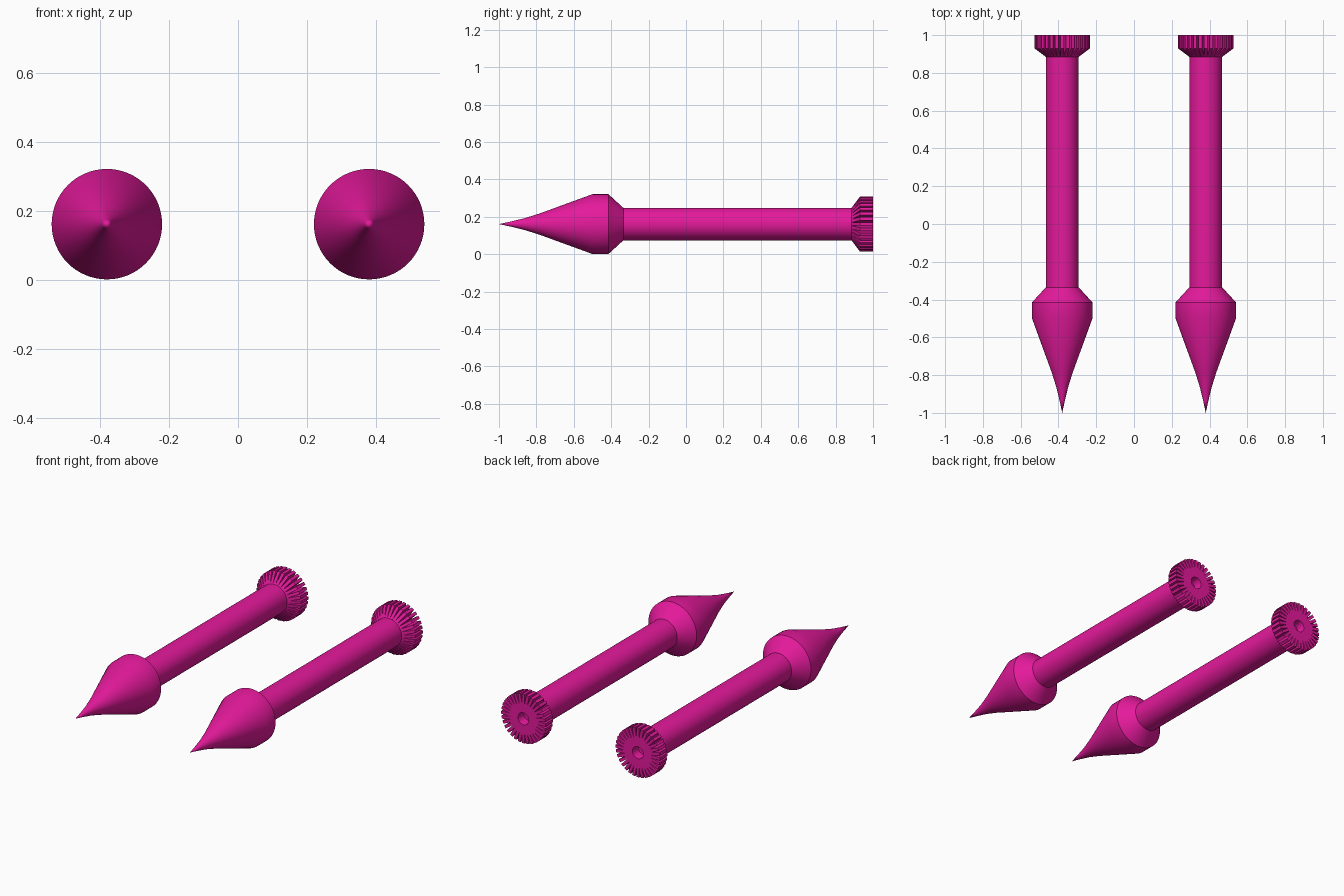
import bpy, bmesh, math
from mathutils import Matrix, Vector

if "Cube" in bpy.data.objects:
    bpy.data.objects.remove(bpy.data.objects["Cube"])

CX, CZ = 0.38, 0.161      # axis position of one bolt
FINS = 32

mat = bpy.data.materials.new("magenta")
mat.diffuse_color = (0.78, 0.01, 0.33, 1)
mat.use_nodes = True
mat.node_tree.nodes["Principled BSDF"].inputs["Base Color"].default_value = mat.diffuse_color


def finish(name, bm, smooth):
    bmesh.ops.remove_doubles(bm, verts=bm.verts, dist=1e-5)
    bmesh.ops.recalc_face_normals(bm, faces=bm.faces)
    bmesh.ops.translate(bm, verts=bm.verts, vec=(CX, 0, CZ))
    me = bpy.data.meshes.new(name)
    bm.to_mesh(me)
    bm.free()
    ob = bpy.data.objects.new(name, me)
    bpy.context.collection.objects.link(ob)
    me.materials.append(mat)
    if smooth:
        bpy.ops.object.select_all(action='DESELECT')
        ob.select_set(True)
        bpy.context.view_layer.objects.active = ob
        bpy.ops.object.shade_smooth_by_angle(angle=math.radians(25))
    # the second bolt is a mirror image
    pivot = bpy.data.objects.get("mirror_centre")
    ob.modifiers.new("Mirror", 'MIRROR').use_clip = False
    return ob


def lathe(name, profile, steps=64):
    bm = bmesh.new()
    vs = [bm.verts.new((r, y, 0)) for r, y in profile]
    es = [bm.edges.new(p) for p in zip(vs, vs[1:])]
    bmesh.ops.spin(bm, geom=vs + es, cent=(0, 0, 0), axis=(0, 1, 0),
                   angle=math.tau, steps=steps, use_merge=True)
    return finish(name, bm, True)


# pointed head, shaft and recessed rear end
lathe("pointed_shaft", [
    (0, -1), (0.014, -0.935), (0.031, -0.865), (0.056, -0.785), (0.16, -0.5),
    (0.16, -0.415), (0.087, -0.335), (0.087, 1), (0.036, 1),
    (0.03, 0.95), (0, 0.95)])

# ring of chamfered radial fins at the rear
bm = bmesh.new()
outline = [(0.075, 0.88), (0.087, 0.885), (0.147, 0.93), (0.147, 1), (0.075, 1)]
half = 0.0088
for i in range(FINS):
    rot = Matrix.Rotation(math.tau * i / FINS, 3, 'Y')
    a, b = ([bm.verts.new(rot @ Vector((r, y, s * half))) for r, y in outline]
            for s in (-1, 1))
    bm.faces.new(a)
    bm.faces.new(b)
    for j in range(len(outline)):
        k = (j + 1) % len(outline)
        bm.faces.new((a[j], a[k], b[k], b[j]))
finish("rear_fins", bm, False)
